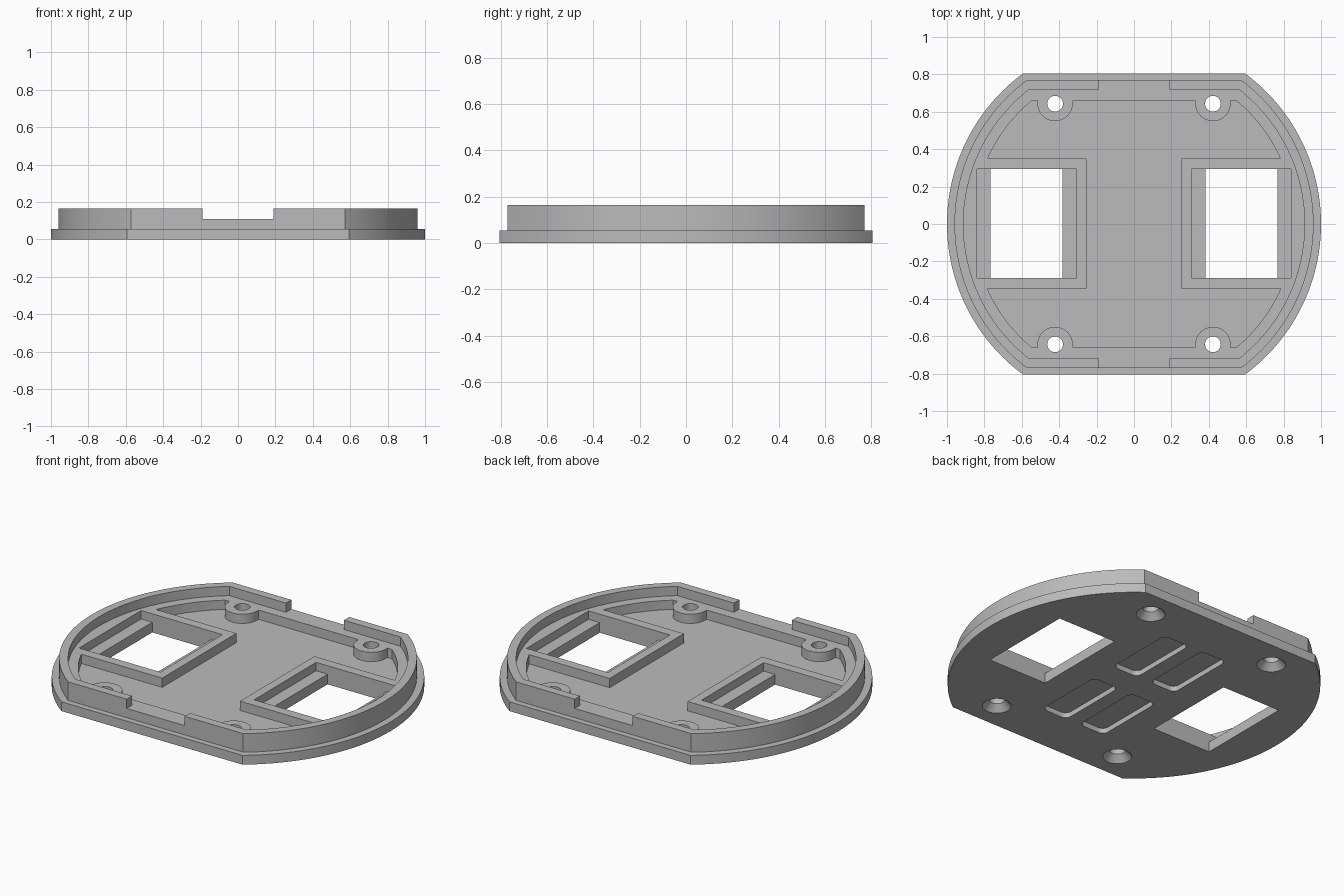
import bpy, bmesh, math

cube = bpy.data.objects.get("Cube")
if cube:
    bpy.data.objects.remove(cube, do_unlink=True)

grey = bpy.data.materials.new("plain grey")
grey.use_nodes = True
COLOUR = (0.5, 0.5, 0.5, 1)
grey.diffuse_color = COLOUR
grey.node_tree.nodes["Principled BSDF"].inputs["Base Color"].default_value = COLOUR


def finish(name, bm):
    bmesh.ops.recalc_face_normals(bm, faces=bm.faces)
    mesh = bpy.data.meshes.new(name)
    bm.to_mesh(mesh)
    bm.free()
    mesh.materials.append(grey)
    ob = bpy.data.objects.new(name, mesh)
    bpy.context.collection.objects.link(ob)
    return ob


def prism(name, outline, z0, z1):
    """Extrude a closed outline from z0 to z1."""
    bm = bmesh.new()
    face = bm.faces.new([bm.verts.new((x, y, z0)) for x, y in outline])
    top = bmesh.ops.extrude_face_region(bm, geom=[face])["geom"]
    for v in top:
        if isinstance(v, bmesh.types.BMVert):
            v.co.z = z1
    return finish(name, bm)


def flat_sided_disc(name, r, half_y, z0, z1, n=56):
    """Round disc cut straight at front and back."""
    a = math.asin(half_y / r)
    right = [(r * math.cos(t), r * math.sin(t))
             for t in (-a + 2 * a * i / n for i in range(n + 1))]
    return prism(name, right + [(-x, -y) for x, y in right], z0, z1)


def box(name, x0, x1, y0, y1, z0, z1):
    return prism(name, [(x0, y0), (x1, y0), (x1, y1), (x0, y1)], z0, z1)


def cone(name, x, y, r0, r1, z0, z1, n=40):
    bm = bmesh.new()
    bmesh.ops.create_cone(bm, cap_ends=True, segments=n, radius1=r0, radius2=r1, depth=z1 - z0)
    bmesh.ops.translate(bm, verts=bm.verts, vec=(x, y, (z0 + z1) / 2))
    return finish(name, bm)


def rounded_slot(name, x, y, w, length, r, z0, z1):
    outline = []
    for k, (sx, sy) in enumerate([(1, 1), (-1, 1), (-1, -1), (1, -1)]):
        for i in range(7):
            t = math.pi / 2 * (k + i / 6)
            outline.append((x + sx * (w / 2 - r) + r * math.cos(t),
                            y + sy * (length / 2 - r) + r * math.sin(t)))
    return prism(name, outline, z0, z1)


def combine(target, tools, operation):
    """Apply boolean tools to the target and remove them."""
    for tool in tools:
        mod = target.modifiers.new("combine", 'BOOLEAN')
        mod.operation, mod.solver, mod.object = operation, 'EXACT', tool
        tool.hide_render = True
    deps = bpy.context.evaluated_depsgraph_get()
    deps.update()
    mesh = bpy.data.meshes.new_from_object(target.evaluated_get(deps))
    target.modifiers.clear()
    target.data = mesh
    for tool in tools:
        bpy.data.objects.remove(tool, do_unlink=True)


FLOOR, LEDGE, TOP, ABOVE = 0.055, 0.11, 0.165, 0.25
SIDES = (-1, 1)
CORNERS = [(sx, sy) for sx in SIDES for sy in SIDES]

# Base plate with the raised rim
housing = flat_sided_disc("housing", 1.0, 0.805, 0, FLOOR)
combine(housing, [flat_sided_disc("rim", 0.96, 0.77, 0.02, TOP)], 'UNION')

# Inner pocket, leaving window frames and screw bosses standing
pocket = flat_sided_disc("pocket", 0.857, 0.66, FLOOR, ABOVE)
keep = []
for s in SIDES:
    keep.append(box("window_frame", *sorted((s * 0.255, s * 1.1)), -0.345, 0.35, 0, 0.4))
for sx, sy in CORNERS:
    x, y = sx * 0.422, sy * 0.645
    keep.append(cone("screw_boss", x, y, 0.095, 0.095, 0, 0.4))
    keep.append(box("boss_root", x - 0.095, x + 0.095, *sorted((y, y + sy * 0.1)), 0, 0.4))
combine(pocket, keep, 'DIFFERENCE')

# Ledge inside the rim, and the front and back notches
cuts = [flat_sided_disc("ledge_cut", 0.912, 0.72, LEDGE, ABOVE), pocket,
        box("notch", -0.19, 0.19, -0.9, 0.9, LEDGE, ABOVE)]

# Windows with a lower step on either side
for s in SIDES:
    cuts.append(box("window", *sorted((s * 0.382, s * 0.767)), -0.288, 0.293, -0.1, ABOVE))
    cuts.append(box("window_recess", *sorted((s * 0.307, s * 0.84)), -0.288, 0.293, 0.06, ABOVE))

# Countersunk screw holes and shallow slots underneath
for sx, sy in CORNERS:
    x, y = sx * 0.422, sy * 0.643
    cuts.append(cone("screw_hole", x, y, 0.042, 0.042, -0.1, ABOVE))
    cuts.append(cone("countersink", x, y, 0.087, 0.04, -0.01, 0.04))
    cuts.append(rounded_slot("underside_slot", sx * 0.13, sy * 0.295,
                             0.17, 0.43, 0.035, -0.1, 0.03))
combine(housing, cuts, 'DIFFERENCE')

# Smooth the round walls, keep edges crisp
bpy.ops.object.select_all(action='DESELECT')
housing.select_set(True)
bpy.context.view_layer.objects.active = housing
bpy.ops.object.shade_smooth_by_angle(angle=math.radians(25))
